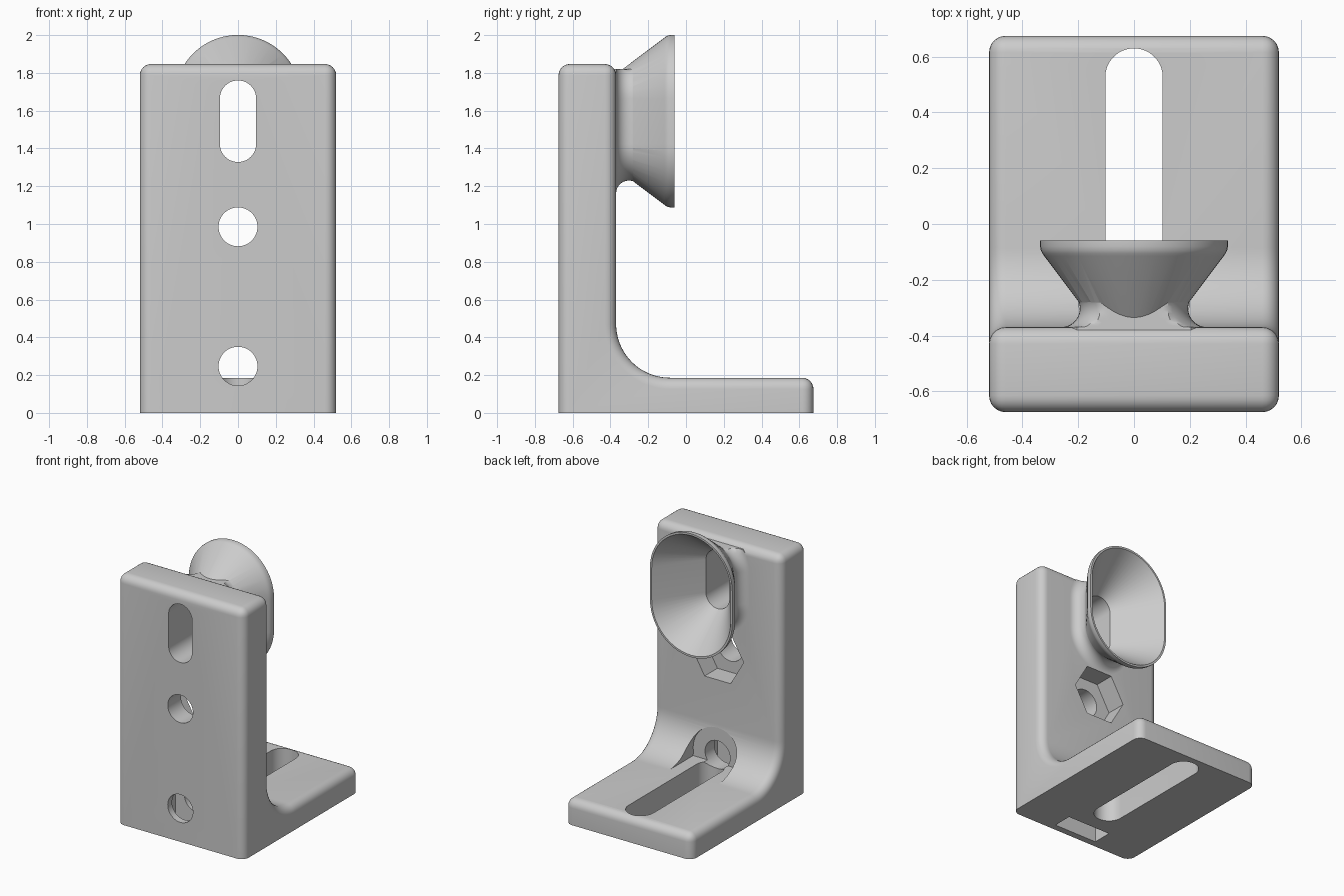
import bpy, bmesh
from math import pi, sin, cos, radians

if "Cube" in bpy.data.objects:
    bpy.data.objects.remove(bpy.data.objects["Cube"], do_unlink=True)

W, D = 0.52, 0.675            # half width, half depth
WALL_Y, TOP, BASE = -0.37, 1.847, 0.186
HORN_Z, HALF = 1.544, 0.12    # centre and half straight length of the oval

grey = bpy.data.materials.new("plain grey")
grey.use_nodes = True
grey.diffuse_color = (0.6, 0.6, 0.6, 1)
grey.node_tree.nodes["Principled BSDF"].inputs["Base Color"].default_value = (0.6, 0.6, 0.6, 1)

PLACE = {"X": lambda t, u, v: (t, u, v),
         "Y": lambda t, u, v: (u, t, v),
         "Z": lambda t, u, v: (u, v, t)}


def arc(cu, cv, r, a0, a1, n):
    steps = [radians(a0 + (a1 - a0) * i / n) for i in range(n + 1)]
    return [(cu + r * cos(a), cv + r * sin(a)) for a in steps]


def oval(r, half, cv, n=28):
    return arc(0, cv + half, r, 0, 180, n) + arc(0, cv - half, r, 180, 360, n)


def circle(r, cv, n=48, start=0):
    return arc(0, cv, r, start, start + 360, n)[:-1]


def loft(name, axis, sections):
    """Closed solid through (position, outline) sections along an axis."""
    bm = bmesh.new()
    rings = [[bm.verts.new(PLACE[axis](t, u, v)) for u, v in pts] for t, pts in sections]
    n = len(rings[0])
    for a, b in zip(rings, rings[1:]):
        for i in range(n):
            j = (i + 1) % n
            bm.faces.new((a[i], a[j], b[j], b[i]))
    bm.faces.new(rings[0])
    bm.faces.new(rings[-1])
    bmesh.ops.recalc_face_normals(bm, faces=bm.faces)
    mesh = bpy.data.meshes.new(name)
    bm.to_mesh(mesh)
    bm.free()
    mesh.materials.append(grey)
    ob = bpy.data.objects.new(name, mesh)
    bpy.context.collection.objects.link(ob)
    return ob


def prism(name, axis, a, b, pts):
    return loft(name, axis, [(a, pts), (b, pts)])


def combine(target, tool, operation):
    mod = target.modifiers.new(tool.name, "BOOLEAN")
    mod.operation, mod.solver, mod.object = operation, "EXACT", tool
    bpy.context.view_layer.objects.active = target
    bpy.ops.object.modifier_apply(modifier=mod.name)
    bpy.data.objects.remove(tool, do_unlink=True)


# L-shaped bracket with a filleted inner corner
fr = 0.285
profile = [(-D, 0), (D, 0), (D, BASE)]
profile += arc(WALL_Y + fr, BASE + fr, fr, 270, 180, 20)
profile += [(WALL_Y, TOP), (-D, TOP)]
bracket = prism("bracket", "X", -W, W, profile)

# Round every outer edge except those on the floor
bm = bmesh.new()
bm.from_mesh(bracket.data)
edges = [e for e in bm.edges
         if e.calc_face_angle(0) > radians(30) and max(v.co.z for v in e.verts) > 0.01]
bmesh.ops.bevel(bm, geom=edges, offset=0.06, segments=6, profile=0.5,
                affect="EDGES", clamp_overlap=False)
bmesh.ops.recalc_face_normals(bm, faces=bm.faces)
bm.to_mesh(bracket.data)
bm.free()

# Flared horn, then the filleted skirt that joins it to the wall
horn_profile = [(-0.5, 0.13), (-0.37, 0.13), (-0.115, 0.322), (-0.105, 0.329),
                (-0.095, 0.334), (-0.08, 0.337), (-0.06, 0.337)]
horn = loft("horn", "Y", [(y, oval(r, HALF, HORN_Z)) for y, r in horn_profile])
skirt_profile = [(-0.5, 0.262)] + arc(-0.302, 0.262, 0.068, 180, 307, 12)
skirt = loft("skirt", "Y", [(y, [(u, min(v, 1.82)) for u, v in oval(r, HALF, HORN_Z)])
                            for y, r in skirt_profile])
combine(bracket, horn, "UNION")
combine(bracket, skirt, "UNION")

# Slot through the wall opening into the funnel
bore_profile = [(-0.8, 0.096), (WALL_Y, 0.096), (-0.05, 0.33)]
cutters = [loft("funnel_cut", "Y", [(y, oval(r, HALF, HORN_Z)) for y, r in bore_profile])]

# Round bolt holes, nut pockets and the screw-head channel in the fillet
for z in (0.985, 0.247):
    cutters.append(prism("bolt_hole_cut", "Y", -0.8, -0.2, circle(0.103, z)))
cutters.append(prism("hex_pocket_cut", "Y", -0.52, -0.3, circle(0.213, 0.985, 6)))
nut = [(-0.178, -0.1), (0.178, -0.1), (0.178, 0.348), (0, 0.45), (-0.178, 0.348)]
cutters.append(prism("nut_slot_cut", "Y", -0.625, -0.48, nut))
channel = [(u, v) for u, v in circle(0.2, 0.247) if v > BASE + 0.01]
channel = sorted(channel, key=lambda p: p[0])
side = channel[-1][0]
channel = [(-side, BASE + 0.0005)] + channel + [(side, BASE + 0.0005)]
low = [p for p in channel if p[1] < 0.247]
high = [p for p in channel if p[1] >= 0.247]
left = sorted([p for p in low if p[0] < 0], key=lambda p: p[1])
right = sorted([p for p in low if p[0] > 0], key=lambda p: -p[1])
cutters.append(prism("channel_cut", "Y", WALL_Y + 0.0005, 0.05, left + high + right))

# Long adjustment slot in the base
cutters.append(prism("base_slot_cut", "Z", -0.1, 0.3, oval(0.103, 0.397, 0.13)))

for cutter in cutters:
    combine(bracket, cutter, "DIFFERENCE")

bpy.ops.object.select_all(action="DESELECT")
bracket.select_set(True)
bpy.context.view_layer.objects.active = bracket
bpy.ops.object.shade_smooth_by_angle(angle=radians(30))
